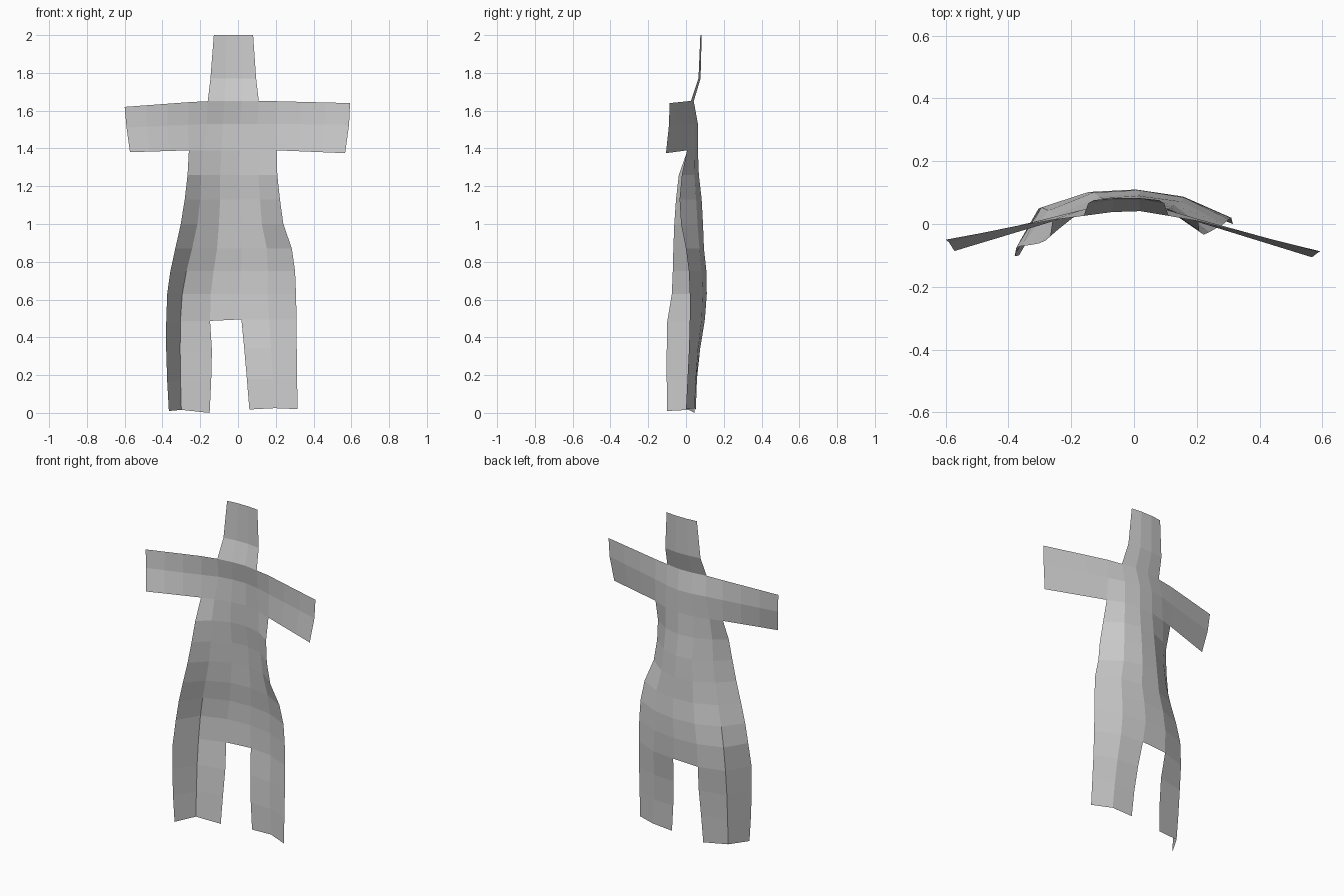
import bpy, bmesh
from mathutils import Vector

bm = bmesh.new()


def sheet(rows):
    """Add a grid of quads; rows run downwards, points run left to right."""
    vs = [[bm.verts.new(p) for p in row] for row in rows]
    for a, b in zip(vs, vs[1:]):
        for j in range(len(a) - 1):
            bm.faces.new((a[j], b[j], b[j + 1], a[j + 1]))


def row(z, xl, xf, xr, yl, yf, yc, yr):
    """Six points across: left edge, left fold, three inner points, right edge."""
    xs = [xl] + [xf + (xr - xf) * k / 4 for k in range(5)]
    ys = [yl, yf, yc - 0.008, yc, yc * 0.75 + yr * 0.25, yr]
    return [Vector((x, y, z)) for x, y in zip(xs, ys)]


def arm(inner, end, steps=3):
    """Points from the shoulder out to the arm end, shoulder first."""
    return [inner.lerp(Vector(end), k / steps) for k in range(steps + 1)]


def cols(*xs_ys_z):
    return [Vector(p) for p in xs_ys_z]


# Chest band shared by the arms, neck and body
chest = [
    cols((-.26, .013, 1.645), (-.16, .026, 1.65), (-.07, .038, 1.65),
         (.02, .041, 1.65), (.11, .026, 1.65), (.2, .01, 1.65)),
    cols((-.265, .02, 1.525), (-.165, .045, 1.53), (-.08, .06, 1.53),
         (.01, .063, 1.53), (.105, .045, 1.53), (.2, .017, 1.53)),
    row(1.39, -.26, -.185, .205, .008, .032, .063, .006),
]
sheet(chest)

# Arms
left_ends = [(-.6, -.05, 1.62), (-.59, -.058, 1.51), (-.572, -.086, 1.38)]
right_ends = [(.593, -.087, 1.64), (.588, -.09, 1.525), (.567, -.106, 1.375)]
sheet([arm(r[0], e)[::-1] for r, e in zip(chest, left_ends)])
sheet([arm(r[-1], e) for r, e in zip(chest, right_ends)])

# Neck and head strip
sheet([
    cols((-.128, .076, 2), (-.06, .083, 2), (.015, .083, 2), (.08, .076, 2)),
    cols((-.146, .066, 1.77), (-.065, .076, 1.77), (.017, .077, 1.77), (.096, .066, 1.77)),
    chest[0][1:5],
])

# Body
body = [chest[2]] + [row(*r) for r in (
    (1.26, -.267, -.195, .208, -.038, .02, .068, -.022),
    (1.13, -.282, -.2, .222, -.053, .02, .083, -.034),
    (1.00, -.303, -.215, .24, -.062, .022, .09, -.026),
    (.87, -.332, -.243, .285, -.067, .03, .095, 0),
    (.75, -.358, -.273, .302, -.07, .043, .108, .015),
    (.63, -.375, -.295, .307, -.075, .053, .11, .02),
)]
hip = cols((-.38, -.1, .48), (-.305, .048, .485), (-.148, .096, .487),
           (.018, .1, .495), (.165, .083, .495), (.31, .02, .495))
sheet(body + [hip])

# Legs
sheet([hip[:3],
       cols((-.38, -.102, .33), (-.306, .036, .33), (-.138, .072, .33)),
       cols((-.375, -.102, .17), (-.304, .026, .17), (-.142, .055, .17)),
       cols((-.366, -.1, .01), (-.3, .015, .016), (-.15, .045, 0))])
sheet([hip[3:],
       cols((.033, .075, .34), (.175, .064, .34), (.311, .016, .34)),
       cols((.047, .058, .18), (.185, .052, .18), (.313, .008, .18)),
       cols((.06, .052, .018), (.195, .046, .025), (.315, 0, .02))])

# Join the shared edges into one cloth
bmesh.ops.remove_doubles(bm, verts=bm.verts[:], dist=0.0005)
mesh = bpy.data.meshes.new("draped_cloth")
bm.to_mesh(mesh)
bm.free()
bpy.context.collection.objects.link(bpy.data.objects.new("draped_cloth", mesh))
